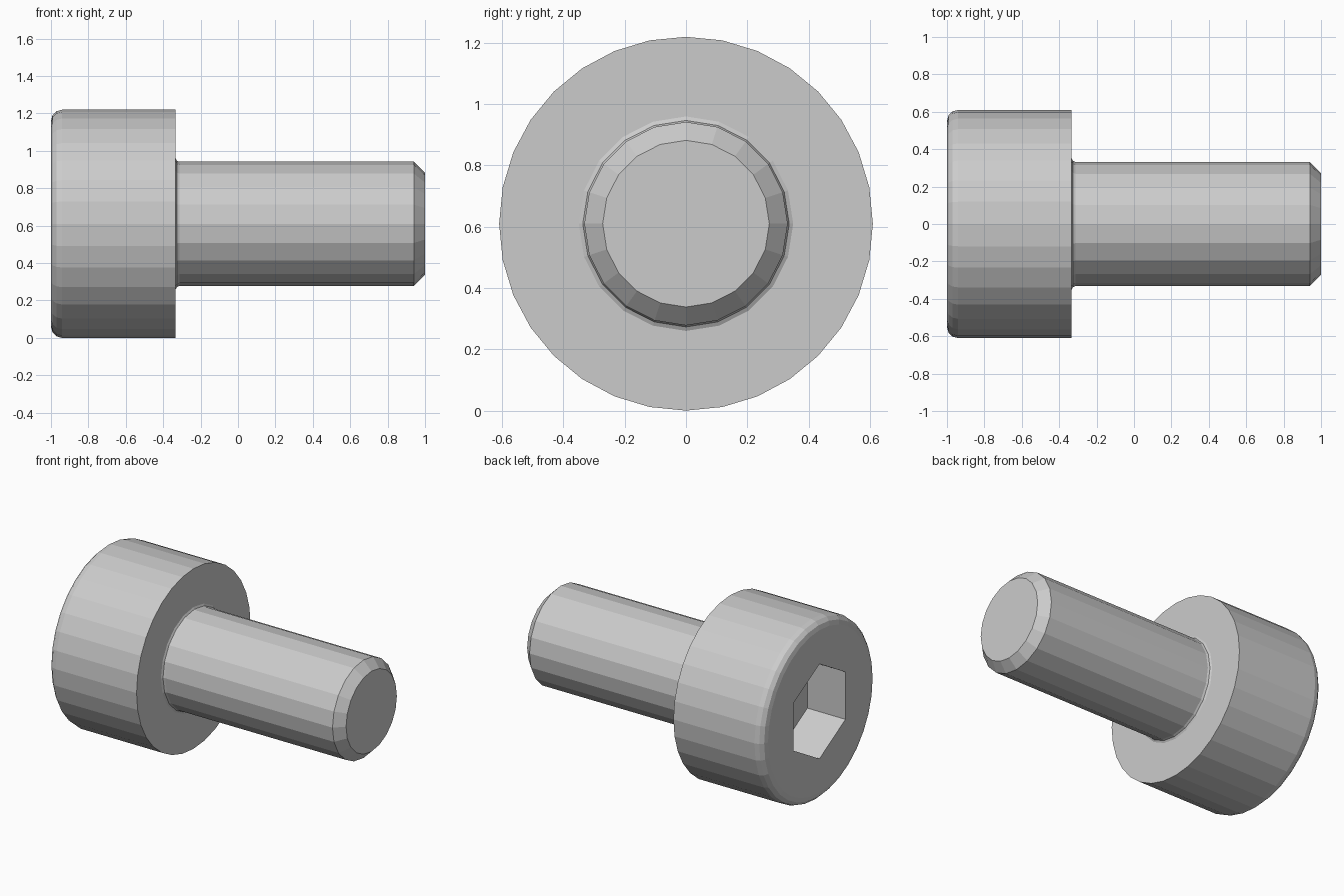
import bpy, bmesh
from math import sin, cos, pi, tau

if "Cube" in bpy.data.objects:
    bpy.data.objects.remove(bpy.data.objects["Cube"])

R = 0.61  # head radius, also the height of the screw axis


def lathe(name, profile, sides):
    """Closed solid of revolution around the x axis; profile = (x, radius)."""
    bm = bmesh.new()
    rings = [[bm.verts.new((x, r * sin(tau * i / sides), R + r * cos(tau * i / sides)))
              for i in range(sides)] for x, r in profile]
    for a, b in zip(rings, rings[1:]):
        for i in range(sides):
            j = (i + 1) % sides
            bm.faces.new((a[i], a[j], b[j], b[i]))
    bm.faces.new(rings[0])
    bm.faces.new(rings[-1])
    bmesh.ops.recalc_face_normals(bm, faces=bm.faces)
    mesh = bpy.data.meshes.new(name)
    bm.to_mesh(mesh)
    bm.free()
    obj = bpy.data.objects.new(name, mesh)
    bpy.context.collection.objects.link(obj)
    return obj


def combine(target, other, operation):
    """Apply a boolean and remove the operand."""
    mod = target.modifiers.new(operation.lower(), 'BOOLEAN')
    mod.operation = operation
    mod.solver = 'EXACT'
    mod.object = other
    bpy.context.view_layer.objects.active = target
    bpy.ops.object.modifier_apply(modifier=mod.name)
    bpy.data.objects.remove(other)


# Cylindrical head with a rounded outer rim
rim = 0.06
arc = [(-1 + rim * (1 - sin(t)), R - rim * (1 - cos(t)))
       for t in (pi / 2 * (1 - k / 3) for k in range(4))]
screw = lathe("socket_head_screw", arc + [(-0.333, R)], 32)

# Shank with a small fillet under the head and a chamfered tip
shank = lathe("shank", [(-0.4, 0.35), (-0.333, 0.35), (-0.326, 0.337), (-0.313, 0.332),
                        (0.94, 0.332), (1.0, 0.272)], 20)
combine(screw, shank, 'UNION')

# Hexagonal drive socket, corners pointing up and down
socket = lathe("hex_socket_cutter", [(-1.1, 0.321), (-0.715, 0.321)], 6)
socket.hide_render = True
combine(screw, socket, 'DIFFERENCE')
